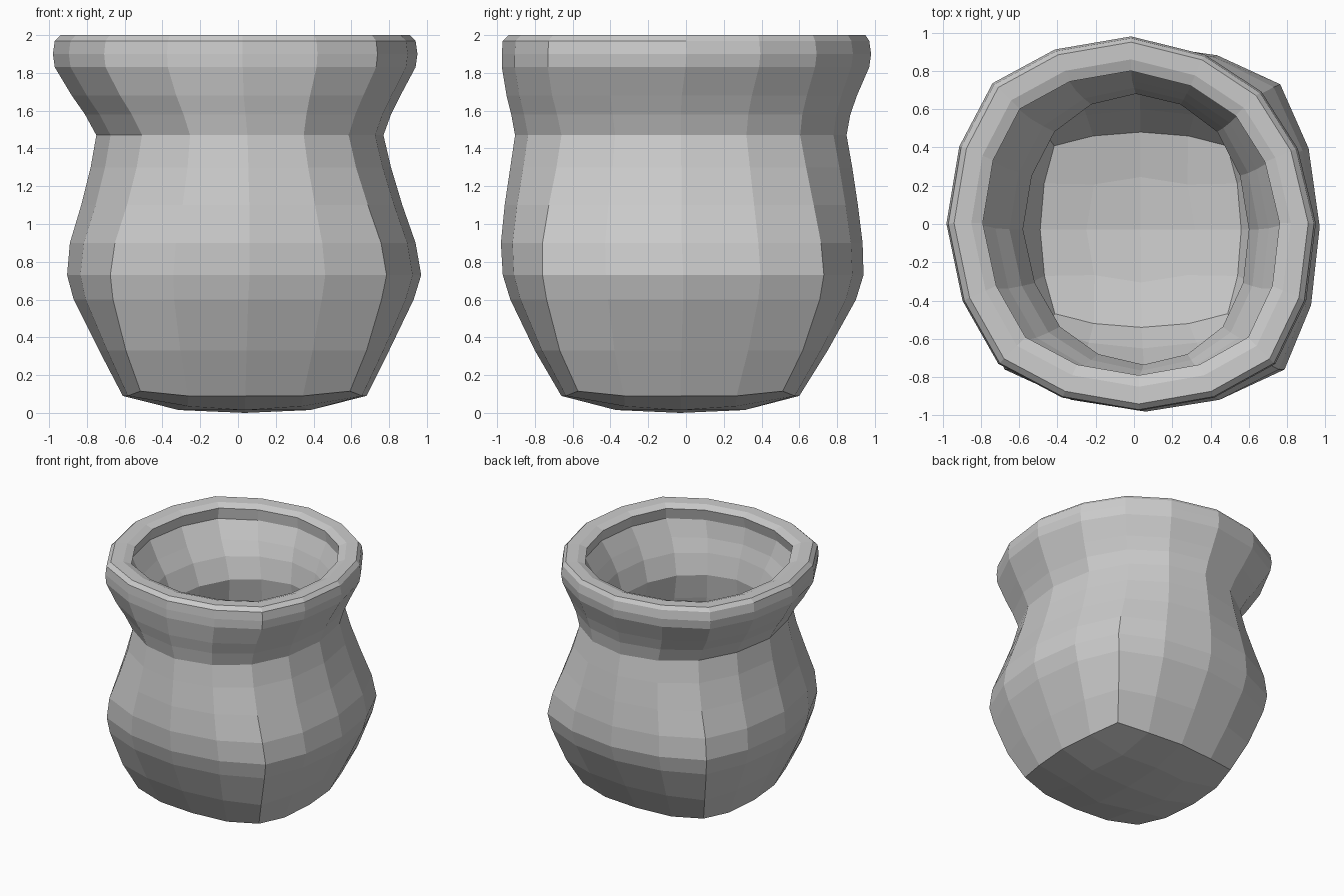
import bpy
import bmesh
from mathutils import Vector

cube = bpy.data.objects.get("Cube")
if cube:
    bpy.data.objects.remove(cube, do_unlink=True)

# Outer profile rings: height, left/right x limits, front/back y limits, corner ratio
PROFILE = [
    (.09, -.61, .68, -.66, .60, .86),
    (.33, -.735, .80, -.80, .75, .83),
    (.60, -.87, .93, -.93, .90, .79),
    (.73, -.905, .97, -.97, .94, .78),
    (.90, -.89, .94, -.98, .935, .77),
    (1.1, -.83, .87, -.96, .91, .75),
    (1.3, -.78, .81, -.93, .88, .73),
    (1.47, -.75, .77, -.905, .85, .72),
    (1.58, -.81, .81, -.925, .87, .73),
    (1.68, -.88, .86, -.95, .905, .74),
    (1.83, -.97, .94, -.975, .97, .75),
    (1.9, -.98, .95, -.975, .98, .75),
    (1.97, -.97, .94, -.97, .97, .75),
    (2, -.94, .91, -.94, .95, .75),
]
WALL = .17
bm = bmesh.new()


def ring(row, inset=0, lift=0):
    """Sixteen-point rounded square, starting at +x and running anticlockwise."""
    z, x0, x1, y0, y1, c = row
    cx, cy = (x0 + x1) / 2, (y0 + y1) / 2
    rx, ry = (x1 - x0) / 2 - inset, (y1 - y0) / 2 - inset
    side, depth = c * .55, c + (1 - c) * .72
    quarter = [(1, 0), (depth, side), (c, c), (side, depth)]
    lean = .04 * min(1, z)
    flare = min(1, max(0, (z - 1.47) / .36))
    verts = []
    for q in range(4):
        for i, (u, v) in enumerate(quarter):
            for _ in range(q):
                u, v = -v, u
            # the lip is pinched at its back left corner
            pinch = 1 - (0, .03, .06, .03)[i] * flare if q == 0 else 1
            corner = .025 if i == 2 and z < .2 else 0
            # the front half leans slightly to the left
            verts.append(bm.verts.new((cx + rx * u * pinch + lean * max(0, -v),
                                       cy + ry * v * pinch, z + lift + corner)))
    return verts


def inner_ring(k):
    """Offset a profile ring by the wall thickness, square to the profile."""
    below, above = PROFILE[k - 1], PROFILE[k + 1]
    radius = [(r[2] - r[1] + r[4] - r[3]) / 4 for r in (below, above)]
    slope = Vector((radius[1] - radius[0], above[0] - below[0])).normalized()
    return ring(PROFILE[k], WALL * slope.y, WALL * slope.x)


def bridge(a, b):
    for i in range(16):
        j = (i + 1) % 16
        bm.faces.new((a[i], a[j], b[j], b[i]))


def grid_cap(edge, middle_z, ring_z):
    """Close a ring with a shallow domed four by four grid."""
    cx = (edge[0].co.x + edge[8].co.x) / 2
    cy = (edge[4].co.y + edge[12].co.y) / 2
    centre = bm.verts.new((cx, cy, middle_z))
    mid = []
    for m in range(8):
        p = edge[2 * m].co
        z = ring_z + (.02 if m % 2 else 0)
        mid.append(bm.verts.new((cx + (p.x - cx) * .54, cy + (p.y - cy) * .54, z)))
    for m in range(1, 8, 2):
        k, n = 2 * m, (m + 1) % 8
        bm.faces.new((edge[k - 1], edge[k], edge[k + 1], mid[m]))
        bm.faces.new((edge[k - 2], edge[k - 1], mid[m], mid[m - 1]))
        bm.faces.new((edge[k + 1], edge[(k + 2) % 16], mid[n], mid[m]))
        bm.faces.new((mid[m - 1], mid[m], mid[n], centre))


# Outer wall, broad lip, inner wall
rings = [ring(row) for row in PROFILE]
rings.append(ring(PROFILE[-1], .09, -.003))
rings.append(ring(PROFILE[-1], .15, -.025))
rings += [inner_ring(k) for k in range(10, 0, -1)]
rings.append(ring(PROFILE[0], .12, .15))
for lower, upper in zip(rings, rings[1:]):
    bridge(lower, upper)

# Underside and inner floor
grid_cap(rings[0], 0, .015)
grid_cap(rings[-1], .17, .185)
bmesh.ops.recalc_face_normals(bm, faces=bm.faces)

mesh = bpy.data.meshes.new("pot")
bm.to_mesh(mesh)
bm.free()
pot = bpy.data.objects.new("pot", mesh)
bpy.context.collection.objects.link(pot)

# Plain grey clay
clay = bpy.data.materials.new("grey clay")
clay.use_nodes = True
colour = (.6, .6, .6, 1)
clay.diffuse_color = colour
clay.node_tree.nodes["Principled BSDF"].inputs["Base Color"].default_value = colour
mesh.materials.append(clay)
